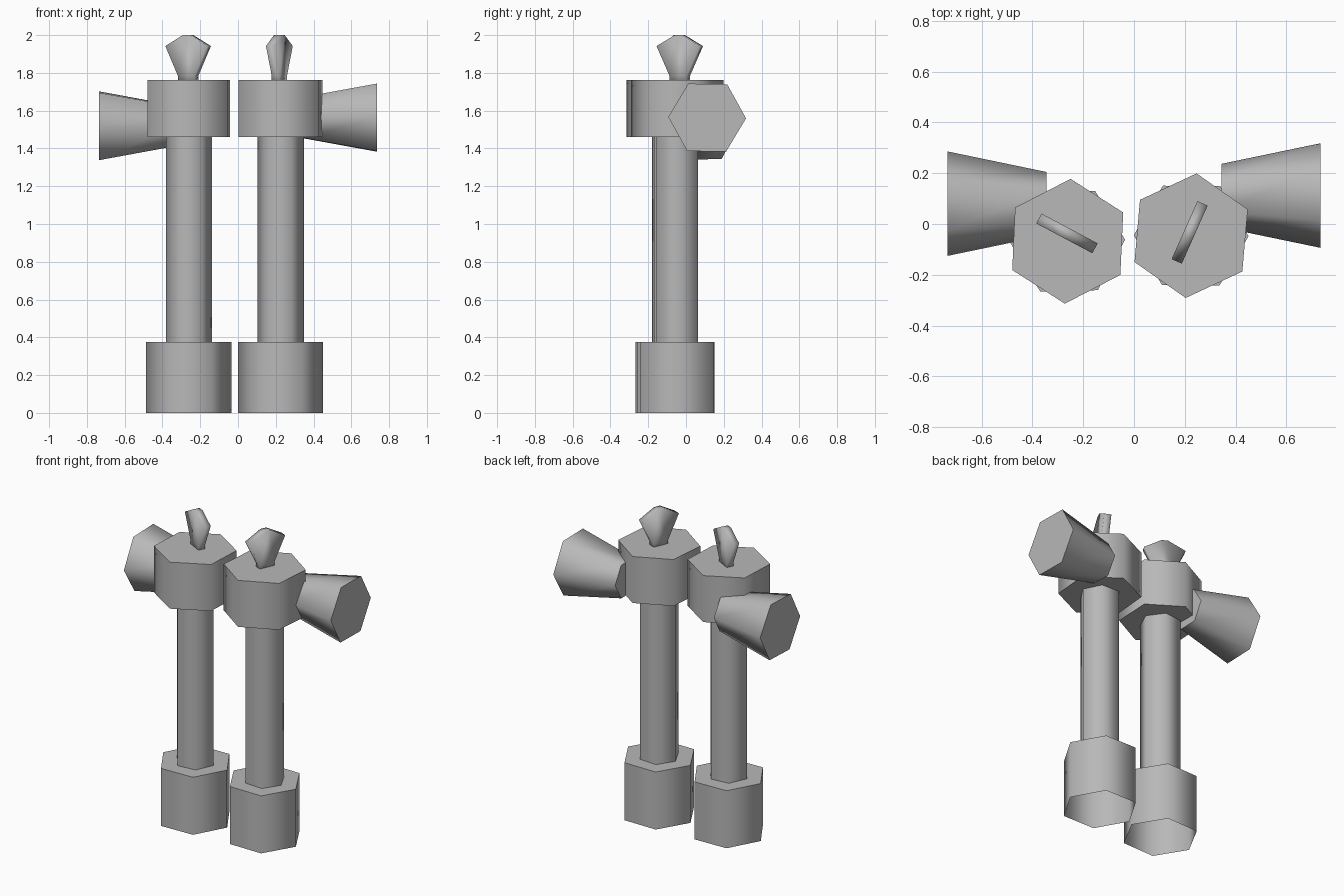
import bpy
import bmesh
from math import radians
from mathutils import Matrix, Vector

if "Cube" in bpy.data.objects:
    bpy.data.objects.remove(bpy.data.objects["Cube"])

grey = bpy.data.materials.new("dark_grey")
grey.diffuse_color = (0.48, 0.48, 0.48, 1)
grey.use_nodes = True
grey.node_tree.nodes["Principled BSDF"].inputs["Base Color"].default_value = grey.diffuse_color


def finish(bm, name, matrix, angle=65):
    bm.transform(matrix)
    mesh = bpy.data.meshes.new(name)
    bm.to_mesh(mesh)
    bm.free()
    mesh.materials.append(grey)
    obj = bpy.data.objects.new(name, mesh)
    bpy.context.collection.objects.link(obj)
    # Soft sides on six-sided tubes, crisp caps
    bpy.ops.object.select_all(action='DESELECT')
    obj.select_set(True)
    bpy.context.view_layer.objects.active = obj
    bpy.ops.object.shade_smooth_by_angle(angle=radians(angle))
    return obj


def hex_tube(name, x, y, z0, z1, r, turn, open_bottom=False):
    bm = bmesh.new()
    bmesh.ops.create_cone(bm, cap_ends=True, segments=6, radius1=r, radius2=r, depth=z1 - z0,
                          matrix=Matrix.Rotation(radians(-90), 4, 'Z'))
    bmesh.ops.recalc_face_normals(bm, faces=bm.faces)
    if open_bottom:
        bmesh.ops.delete(bm, geom=[f for f in bm.faces if f.normal.z < -0.9], context='FACES_ONLY')
    m = Matrix.Translation((x, y, (z0 + z1) / 2)) @ Matrix.Rotation(radians(turn), 4, 'Z')
    return finish(bm, name, m)


def horn(name, x0, x1, y, z, r0, r1, turn):
    # Six-sided flare running sideways, corners pointing along y
    bm = bmesh.new()
    bmesh.ops.create_cone(bm, cap_ends=True, segments=6, radius1=r0, radius2=r1, depth=abs(x1 - x0))
    bmesh.ops.recalc_face_normals(bm, faces=bm.faces)
    axis = radians(90 if x1 > x0 else -90)
    m = (Matrix.Translation(((x0 + x1) / 2, y, z)) @ Matrix.Rotation(radians(turn), 4, 'X')
         @ Matrix.Rotation(axis, 4, 'Y'))
    return finish(bm, name, m)


def finial(name, x, y, turn):
    # Flat plate: narrow stem widening to a pointed top, softly shaded all over
    half = [(0.05, 1.74), (0.05, 1.785), (0.125, 1.942), (0.02, 2.0)]
    outline = half + [(-u, z) for u, z in reversed(half)]
    bm = bmesh.new()
    face = bm.faces.new([bm.verts.new((u, -0.022, z)) for u, z in outline])
    ext = bmesh.ops.extrude_face_region(bm, geom=[face])
    bmesh.ops.translate(bm, vec=Vector((0, 0.044, 0)),
                        verts=[v for v in ext['geom'] if isinstance(v, bmesh.types.BMVert)])
    bmesh.ops.recalc_face_normals(bm, faces=bm.faces)
    m = Matrix.Translation((x, y, 0)) @ Matrix.Rotation(radians(turn), 4, 'Z')
    return finish(bm, name, m, 180)


# side, x, y, base turn, column turn, head turn, finial (x, y, turn), horn (x0, x1, y, z, turn)
posts = [
    ("left", -0.261, -0.068, 1.6, 6, -2.6, (-0.264, -0.037, -28), (-0.345, -0.735, 0.08, 1.52, 2)),
    ("right", 0.225, -0.046, -0.5, -3, -5, (0.219, -0.033, 66), (0.345, 0.735, 0.112, 1.563, -1)),
]

for side, x, y, t_base, t_col, t_head, fin, (x0, x1, hy, hz, ht) in posts:
    hex_tube(side + "_base", x, y, 0.0, 0.375, 0.226, t_base, open_bottom=True)
    hex_tube(side + "_column", x + 0.001, y, 0.375, 1.46, 0.1225, t_col)
    hex_tube(side + "_head", x, y, 1.46, 1.763, 0.246, t_head + 30)
    finial(side + "_finial", *fin)
    horn(side + "_horn", x0, x1, hy, hz, 0.125, 0.206, ht)
